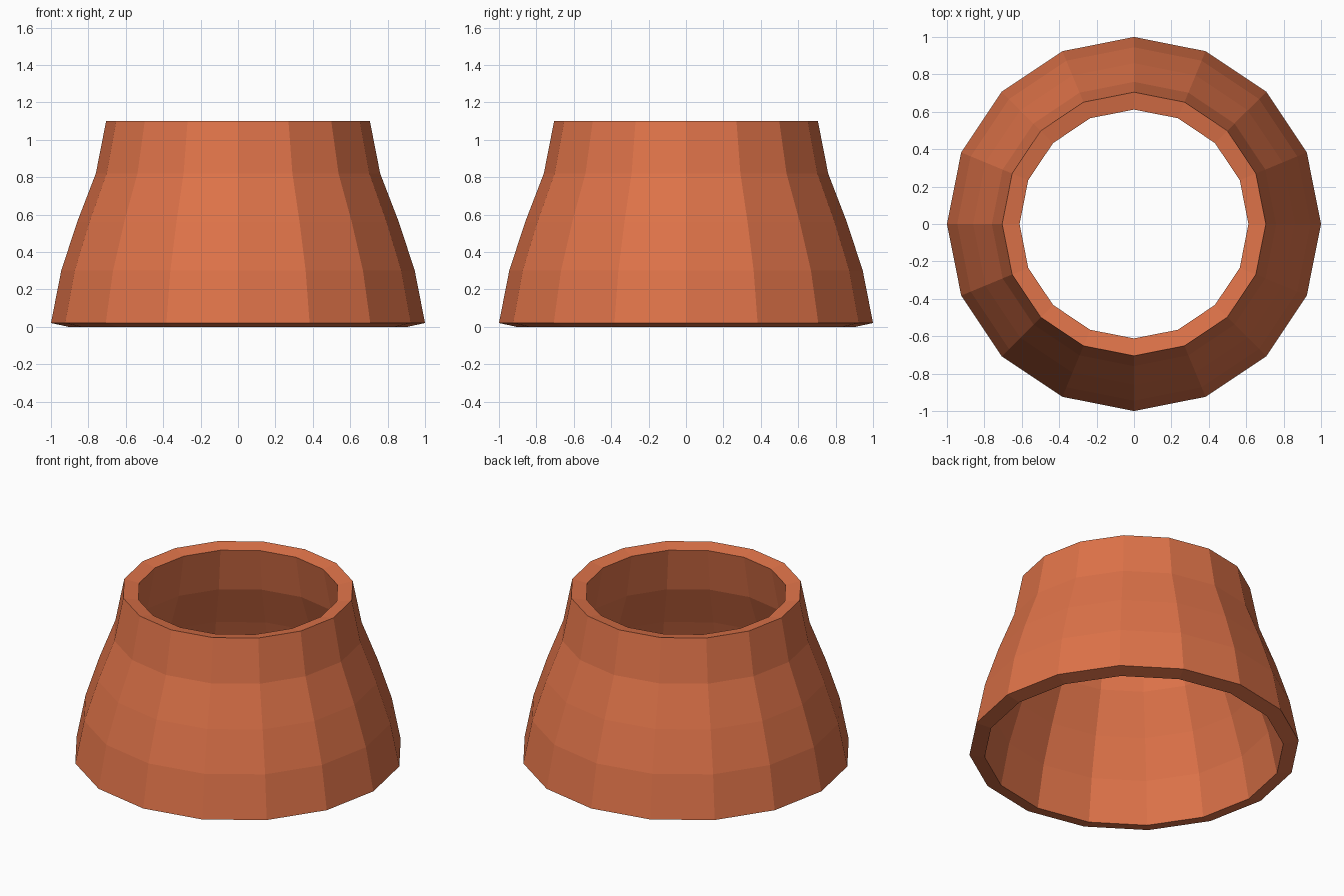
import bpy, bmesh, math

if "Cube" in bpy.data.objects:
    bpy.data.objects.remove(bpy.data.objects["Cube"])

# Terracotta material
clay = bpy.data.materials.new("terracotta")
clay.diffuse_color = (0.73, 0.17, 0.066, 1)
clay.use_nodes = True
clay.node_tree.nodes["Principled BSDF"].inputs["Base Color"].default_value = clay.diffuse_color

# Wall cross-section: outside going up, then inside going down (radius, height)
outer = [(1.0, 0.02), (0.945, 0.30), (0.86, 0.56), (0.76, 0.82), (0.705, 1.10)]
inner = [(0.612, 1.082), (0.668, 0.795), (0.77, 0.53), (0.852, 0.277), (0.907, 0.0)]
profile = outer + inner
SIDES = 16

# Open flared collar, revolved around z
bm = bmesh.new()
rings = []
for i in range(SIDES):
    a = 2 * math.pi * i / SIDES
    rings.append([bm.verts.new((r * math.cos(a), r * math.sin(a), z)) for r, z in profile])
for i in range(SIDES):
    p, q = rings[i], rings[(i + 1) % SIDES]
    for j in range(len(profile)):
        k = (j + 1) % len(profile)
        bm.faces.new((p[j], q[j], q[k], p[k]))
bmesh.ops.recalc_face_normals(bm, faces=bm.faces)

mesh = bpy.data.meshes.new("flared_collar")
bm.to_mesh(mesh)
bm.free()
mesh.materials.append(clay)
bpy.context.collection.objects.link(bpy.data.objects.new("flared_collar", mesh))
